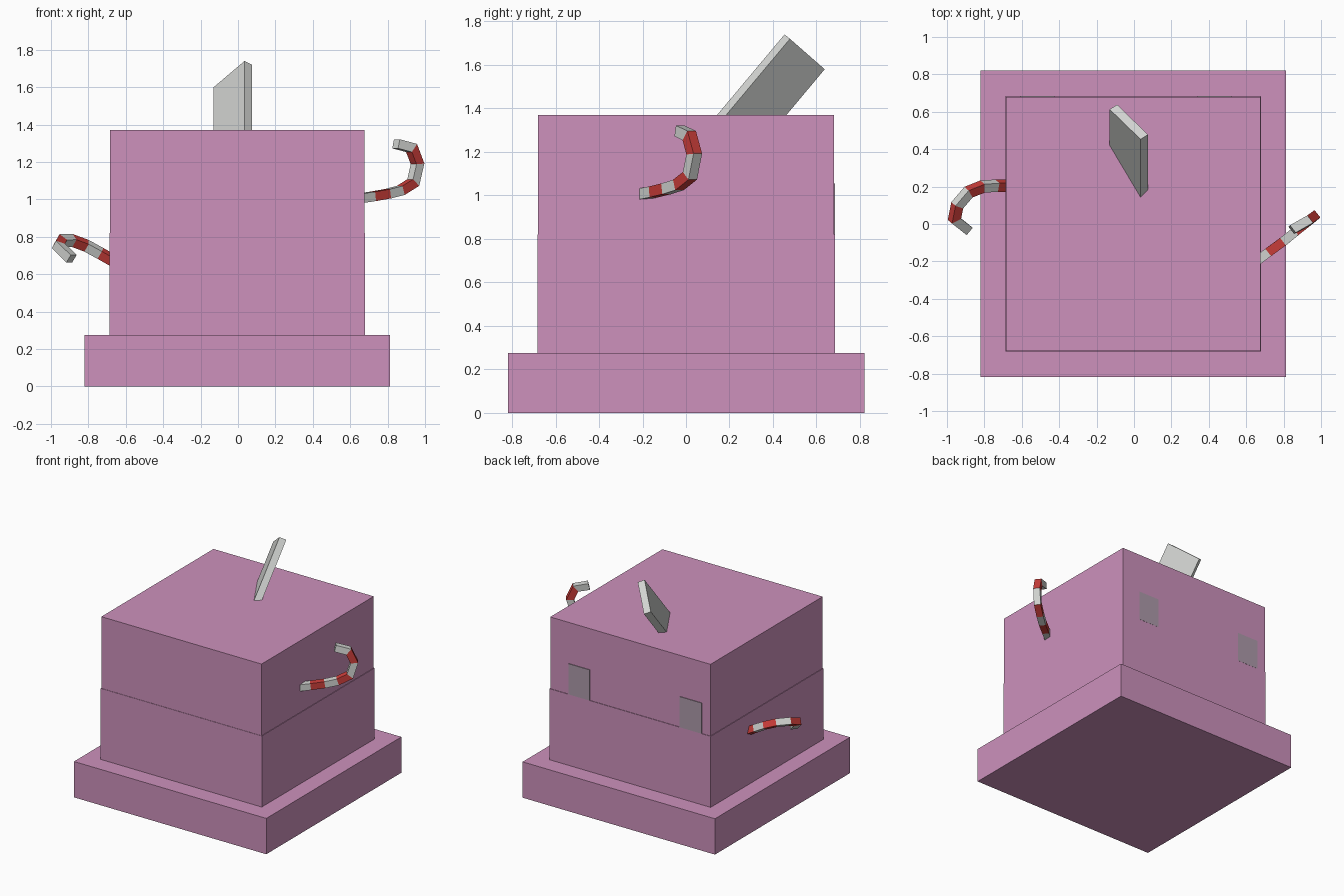
import bpy, bmesh
from mathutils import Vector

if "Cube" in bpy.data.objects:
    bpy.data.objects.remove(bpy.data.objects["Cube"])


def material(name, r, g, b):
    m = bpy.data.materials.new(name)
    lin = [((c / 255 + 0.055) / 1.055) ** 2.4 for c in (r, g, b)]
    m.diffuse_color = (*lin, 1)
    m.use_nodes = True
    m.node_tree.nodes["Principled BSDF"].inputs["Base Color"].default_value = m.diffuse_color
    return m


PINK = material("pink", 205, 145, 188)
WHITE = material("off_white", 212, 214, 211)
RED = material("red", 204, 62, 58)
GREY = material("mauve_grey", 174, 155, 170)


def finish(name, bm, mats):
    bmesh.ops.recalc_face_normals(bm, faces=bm.faces)
    me = bpy.data.meshes.new(name)
    bm.to_mesh(me)
    bm.free()
    for m in mats:
        me.materials.append(m)
    ob = bpy.data.objects.new(name, me)
    bpy.context.collection.objects.link(ob)
    return ob


def slab(name, origin, u, v, w, mat):
    """Box spanned by three edge vectors from one corner."""
    bm = bmesh.new()
    bmesh.ops.create_cube(bm, size=1)
    o, u, v, w = map(Vector, (origin, u, v, w))
    for p in bm.verts:
        a, b, c = p.co + Vector((0.5, 0.5, 0.5))
        p.co = o + u * a + v * b + w * c
    return finish(name, bm, [mat])


def box(name, x0, x1, y0, y1, z0, z1, mat):
    return slab(name, (x0, y0, z0), (x1 - x0, 0, 0), (0, y1 - y0, 0),
                (0, 0, z1 - z0), mat)


def striped_arm(name, points, normal, first, width=0.05):
    """Square mitred bar along a planar path, one stripe per segment."""
    pts = [Vector(p) for p in points]
    n = Vector(normal).normalized()
    bm = bmesh.new()
    rings = []
    for i, p in enumerate(pts):
        before = (p - pts[i - 1]).normalized() if i else None
        after = (pts[i + 1] - p).normalized() if i < len(pts) - 1 else None
        before, after = before or after, after or before
        t = (before + after).normalized()
        side = n.cross(t).normalized() * (width / 2 / max(t.dot(after), 0.7))
        up = n * width / 2
        rings.append([bm.verts.new(p + side * a + up * b)
                      for a, b in ((1, 1), (-1, 1), (-1, -1), (1, -1))])
    for i, (r, s) in enumerate(zip(rings, rings[1:])):
        for k in range(4):
            f = bm.faces.new((r[k], r[(k + 1) % 4], s[(k + 1) % 4], s[k]))
            f.material_index = (i + first) % 2
    for ring, stripe in ((rings[0], 0), (rings[-1], len(pts) - 2)):
        bm.faces.new(ring).material_index = (stripe + first) % 2
    return finish(name, bm, [WHITE, RED])


# Stacked body
box("base", -0.82, 0.813, -0.818, 0.82, 0, 0.275, PINK)
box("lower_body", -0.688, 0.68, -0.683, 0.684, 0.275, 0.82, PINK)
box("upper_body", -0.684, 0.676, -0.68, 0.68, 0.82, 1.37, PINK)

# Tilted fin, sunk into the top
slab("top_fin", (0.035, 0.453, 1.74), (0.04, 0.025, -0.02),
     (-0.165, 0.16, -0.14), (0, -0.372, -0.444), WHITE)

# Two plates on the back
for side, x0, x1 in (("right", 0.34, 0.52), ("left", -0.61, -0.425)):
    box("back_plate_" + side, x0, x1, 0.678, 0.685, 0.82, 1.055, GREY)

# Curled striped arms
striped_arm("right_arm", [
    (0.66, -0.195, 1.007), (0.72, -0.15, 1.016), (0.80, -0.092, 1.03),
    (0.87, -0.035, 1.048), (0.937, 0.018, 1.09), (0.96, 0.038, 1.19),
    (0.928, 0.015, 1.275), (0.845, -0.03, 1.297)], (0.62, -0.78, 0), 0)
striped_arm("left_arm", [
    (-0.67, 0.205, 0.674), (-0.735, 0.205, 0.711), (-0.81, 0.20, 0.752),
    (-0.885, 0.17, 0.780), (-0.945, 0.10, 0.779), (-0.96, 0.025, 0.751),
    (-0.89, -0.03, 0.683)], (0.577, -0.5, 1), 1)
